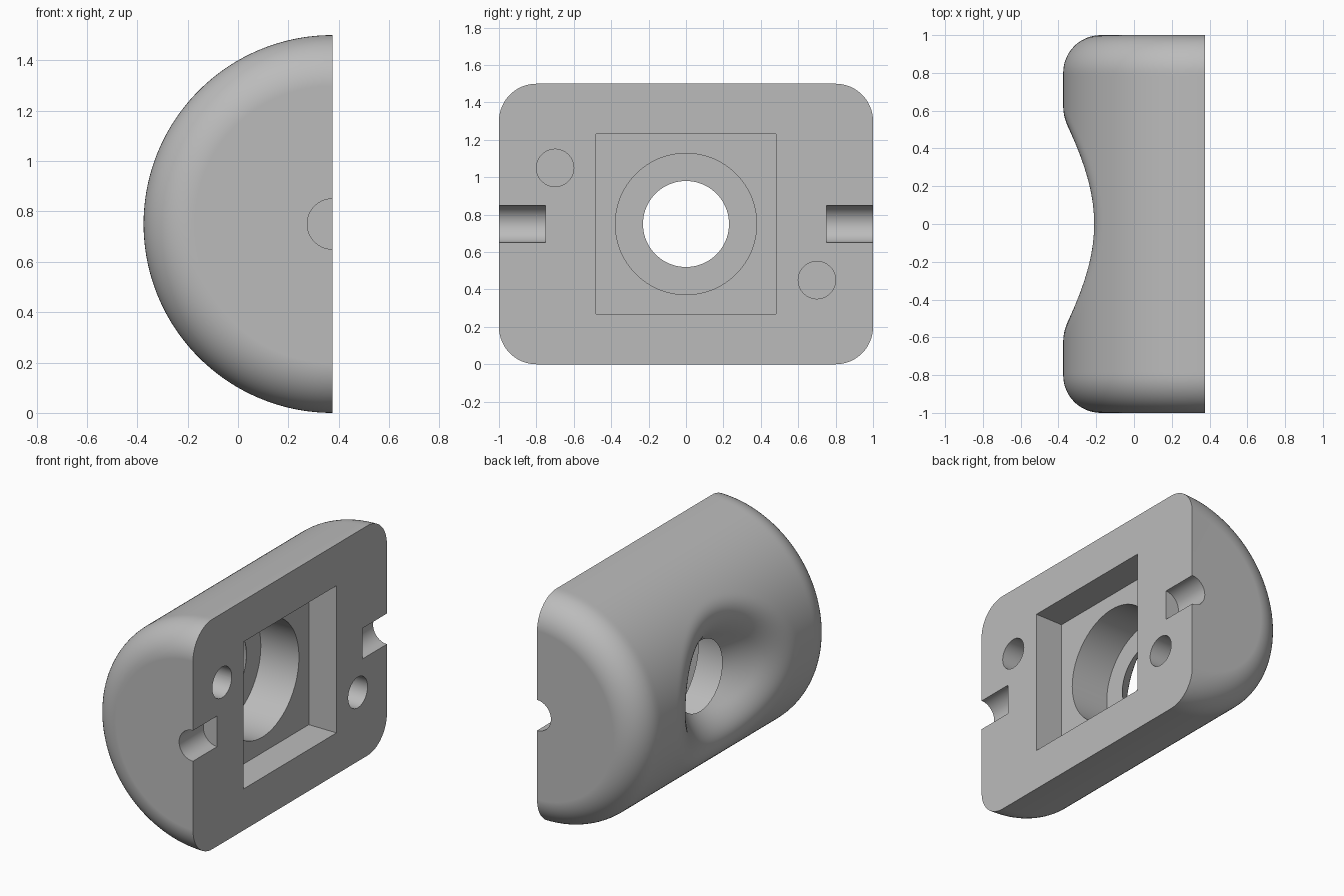
import bpy, bmesh, math
from mathutils import Matrix, Vector

if "Cube" in bpy.data.objects:
    bpy.data.objects.remove(bpy.data.objects["Cube"], do_unlink=True)

FACE_X, MID_Z = 0.375, 0.75      # flat mating face and cylinder axis height
RADIUS, FILLET = 0.75, 0.2
STEPS = 128

grey = bpy.data.materials.new("plain grey")
grey.use_nodes = True
colour = (0.5, 0.5, 0.5, 1)
grey.diffuse_color = colour
grey.node_tree.nodes["Principled BSDF"].inputs["Base Color"].default_value = colour


def add_object(name, bm):
    bmesh.ops.recalc_face_normals(bm, faces=bm.faces[:])
    mesh = bpy.data.meshes.new(name)
    bm.to_mesh(mesh)
    bm.free()
    mesh.materials.append(grey)
    obj = bpy.data.objects.new(name, mesh)
    bpy.context.collection.objects.link(obj)
    return obj


def dimple(x, y, h):
    """Blend a conical countersink smoothly into the round back."""
    r = math.hypot(y, h)
    cone = 0.13 - r
    k = 0.12 + 0.1 * (h / max(r, 0.001)) ** 2
    blend = max(k - abs(x - cone), 0) / k
    return max(x, cone) + blend * blend * k / 4


# Half-round body: filleted profile swept half a turn, with the dimple pressed in
arc = [math.radians(a) for a in range(0, 91, 6)]
left_end = [(-1 + FILLET * (1 - math.sin(a)), RADIUS - FILLET * (1 - math.cos(a))) for a in arc]
left_end = [(-1 + FILLET * (1 - math.cos(a)), RADIUS - FILLET * (1 - math.sin(a))) for a in arc]
straight = [(-0.8 + 1.6 * i / 90, RADIUS) for i in range(1, 90)]
profile = left_end + straight + [(-y, r) for y, r in reversed(left_end)]

bm = bmesh.new()
rows = []
for y, r in profile:
    row = []
    for i in range(STEPS + 1):
        t = math.pi * i / STEPS
        x, h = FACE_X - r * math.sin(t), r * math.cos(t)
        row.append(bm.verts.new((dimple(x, y, h), y, MID_Z + h)))
    rows.append(row)
for a, b in zip(rows, rows[1:]):
    for i in range(STEPS):
        bm.faces.new((a[i], a[i + 1], b[i + 1], b[i]))
bm.faces.new(rows[0])
bm.faces.new(rows[-1])
bm.faces.new([row[0] for row in rows] + [row[-1] for row in reversed(rows)])
body = add_object("half_round_body", bm)


def box_cutter(name, centre, size):
    bm = bmesh.new()
    bmesh.ops.create_cube(bm, size=1, matrix=Matrix.Translation(centre) @ Matrix.Diagonal((*size, 1)))
    return add_object(name, bm)


def round_cutter(name, centre, radius, length, axis):
    bm = bmesh.new()
    turn = Vector((0, 0, 1)).rotation_difference(Vector(axis)).to_matrix().to_4x4()
    bmesh.ops.create_cone(bm, cap_ends=True, segments=64, radius1=radius, radius2=radius,
                          depth=length, matrix=Matrix.Translation(centre) @ turn)
    return add_object(name, bm)


# Square pocket, round bore behind it, two peg holes and two end grooves
X_AXIS, Y_AXIS = (1, 0, 0), (0, 1, 0)
cutters = [
    box_cutter("pocket_cutter", (FACE_X, 0, MID_Z), (0.4, 0.96, 0.96)),
    round_cutter("bore_cutter", (0.06, 0, MID_Z), 0.378, 0.32, X_AXIS),
]
for side in (-1, 1):
    cutters.append(round_cutter("peg_hole_cutter", (FACE_X, 0.7 * side, MID_Z - 0.3 * side),
                                0.1, 0.5, X_AXIS))
    cutters.append(round_cutter("end_groove_cutter", (FACE_X, side, MID_Z), 0.1, 0.5, Y_AXIS))

bpy.ops.object.select_all(action="DESELECT")
bpy.context.view_layer.objects.active = body
body.select_set(True)
for cutter in cutters:
    cutter.hide_render = True
    cut = body.modifiers.new("cut", "BOOLEAN")
    cut.operation = "DIFFERENCE"
    cut.solver = "EXACT"
    cut.object = cutter
    bpy.ops.object.modifier_apply(modifier=cut.name)
    bpy.data.objects.remove(cutter, do_unlink=True)

# Smooth curves, crisp machined edges
bpy.ops.object.shade_smooth_by_angle(angle=math.radians(30))
weighted = body.modifiers.new("weighted normals", "WEIGHTED_NORMAL")
weighted.keep_sharp = True
